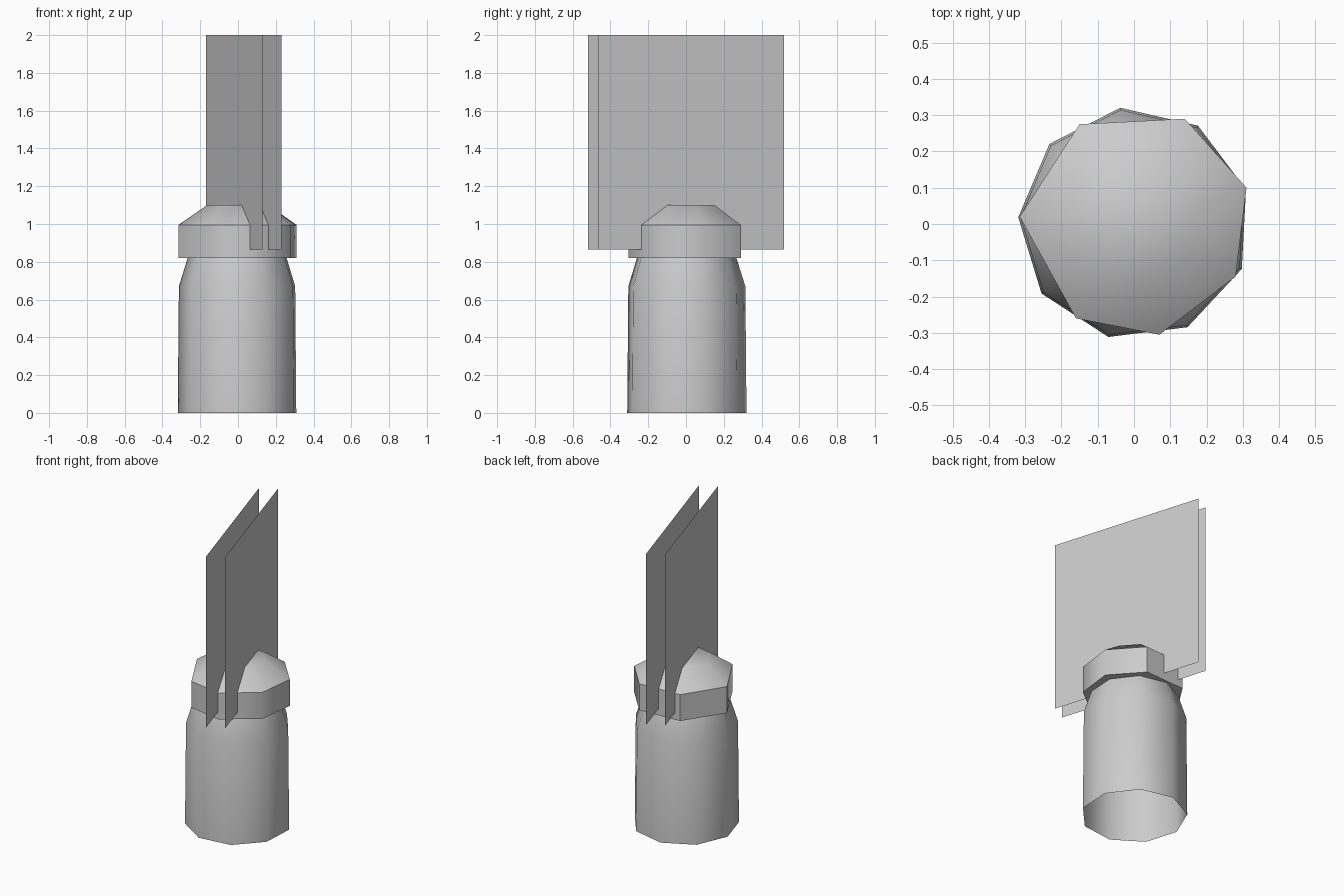
import bpy, bmesh, math

if "Cube" in bpy.data.objects:
    bpy.data.objects.remove(bpy.data.objects["Cube"])

def finish(bm, name, angle=None):
    bmesh.ops.recalc_face_normals(bm, faces=bm.faces)
    me = bpy.data.meshes.new(name)
    bm.to_mesh(me)
    bm.free()
    ob = bpy.data.objects.new(name, me)
    bpy.context.collection.objects.link(ob)
    if angle:
        bpy.context.view_layer.objects.active = ob
        ob.select_set(True)
        bpy.ops.object.shade_smooth_by_angle(angle=math.radians(angle))
        ob.select_set(False)
    return ob

def ring(bm, pts, z, s=1.0):
    return [bm.verts.new((x * s, y * s, z)) for x, y in pts]

def loft(bm, a, b):
    n = len(a)
    for i in range(n):
        j = (i + 1) % n
        bm.faces.new((a[i], a[j], b[j], b[i]))

def loop_edges(bm, r):
    return [bm.edges.get((r[i], r[(i + 1) % len(r)])) for i in range(len(r))]

# container: nine-sided open-bottomed body, tapered neck, uneven seven-sided cap
nine = [(0.005 + math.cos(math.radians(17 + 40 * i)),
         0.005 + math.sin(math.radians(17 + 40 * i))) for i in range(9)]
seven = [(0.31, 0.10), (0.14, 0.29), (-0.15, 0.275), (-0.315, 0.02),
         (-0.16, -0.26), (0.07, -0.305), (0.28, -0.145)]
bm = bmesh.new()
body = [ring(bm, nine, z, s) for z, s in ((0, 0.321), (0.67, 0.315), (0.82, 0.268))]
cap = [ring(bm, seven, z, s) for z, s in ((0.82, 1), (0.995, 1), (1.1, 0.52))]
for rings in (body, cap):
    for a, b in zip(rings, rings[1:]):
        loft(bm, a, b)
bm.faces.new(cap[-1])
# underside of the cap
bmesh.ops.bridge_loops(bm, edges=loop_edges(bm, body[-1]) + loop_edges(bm, cap[0]))
finish(bm, "container", 50)

# two thin parallel upright sheets passing through the cap
for name, dx, dy in (("left_sheet", 0, 0), ("right_sheet", 0.10, 0.055)):
    bm = bmesh.new()
    x0, y0, x1, y1 = 0.13 + dx, -0.52 + dy, -0.17 + dx, 0.465 + dy
    bm.faces.new([bm.verts.new(p) for p in
                  ((x0, y0, 0.865), (x1, y1, 0.865), (x1, y1, 2), (x0, y0, 2))])
    finish(bm, name)
